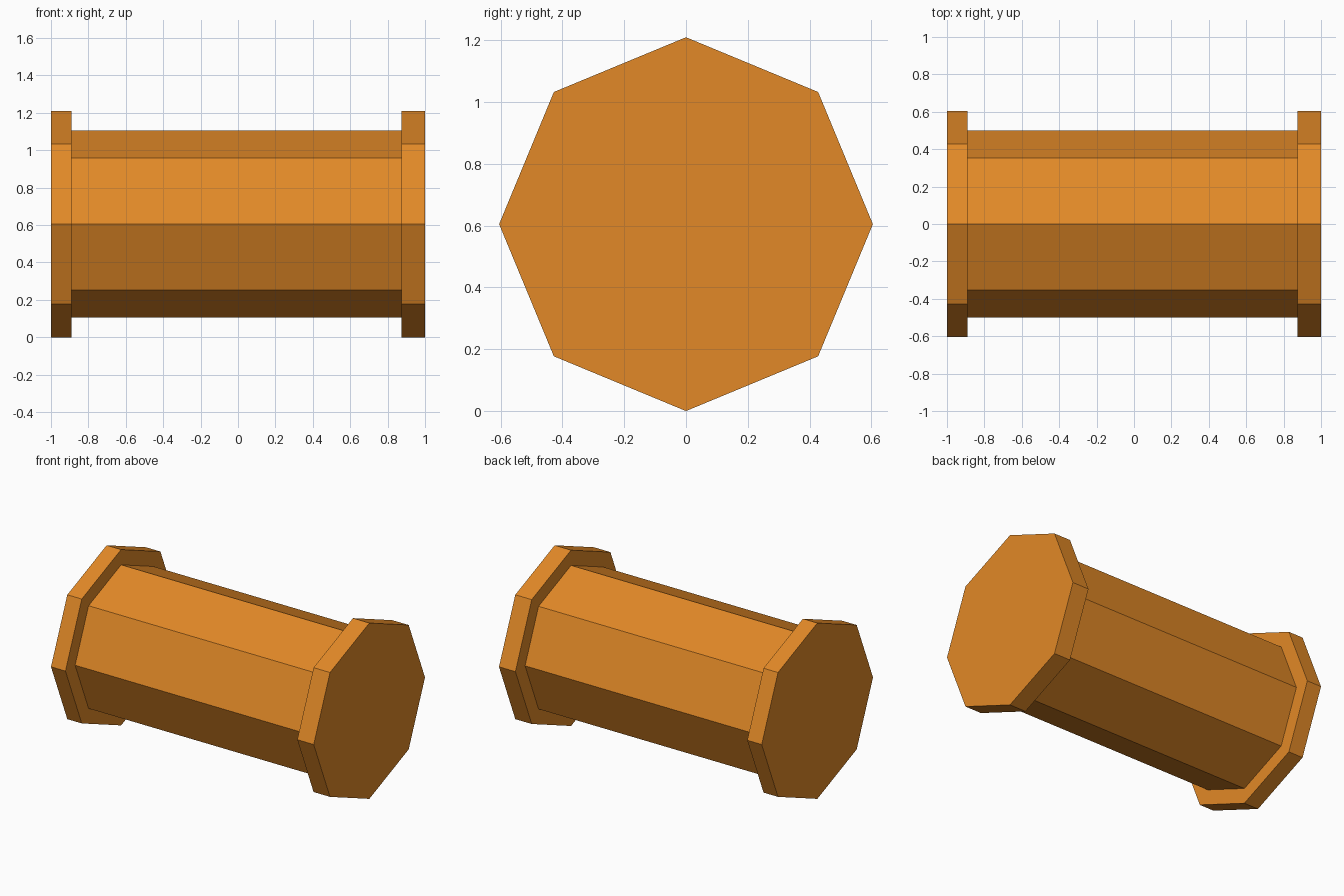
import bpy
import math

if "Cube" in bpy.data.objects:
    bpy.data.objects.remove(bpy.data.objects["Cube"])

RADIUS = 0.605   # end cap radius, also the axis height

orange = bpy.data.materials.new("orange")
orange.diffuse_color = (0.76, 0.25, 0.02, 1.0)
orange.use_nodes = True
orange.node_tree.nodes["Principled BSDF"].inputs["Base Color"].default_value = orange.diffuse_color


def octagon_bar(name, x0, x1, radius):
    """Eight-sided bar along x with a corner pointing straight up."""
    bpy.ops.mesh.primitive_cylinder_add(
        vertices=8, radius=radius, depth=x1 - x0,
        location=((x0 + x1) / 2, 0, RADIUS), rotation=(0, math.pi / 2, 0))
    bar = bpy.context.object
    bar.name = name
    bar.data.materials.append(orange)
    return bar


# Central shaft, meeting the inner faces of the caps
octagon_bar("shaft", -0.89, 0.875, 0.5)

# End caps, the right one slightly thicker
octagon_bar("left_end_cap", -1.0, -0.89, RADIUS)
octagon_bar("right_end_cap", 0.875, 1.0, RADIUS)
